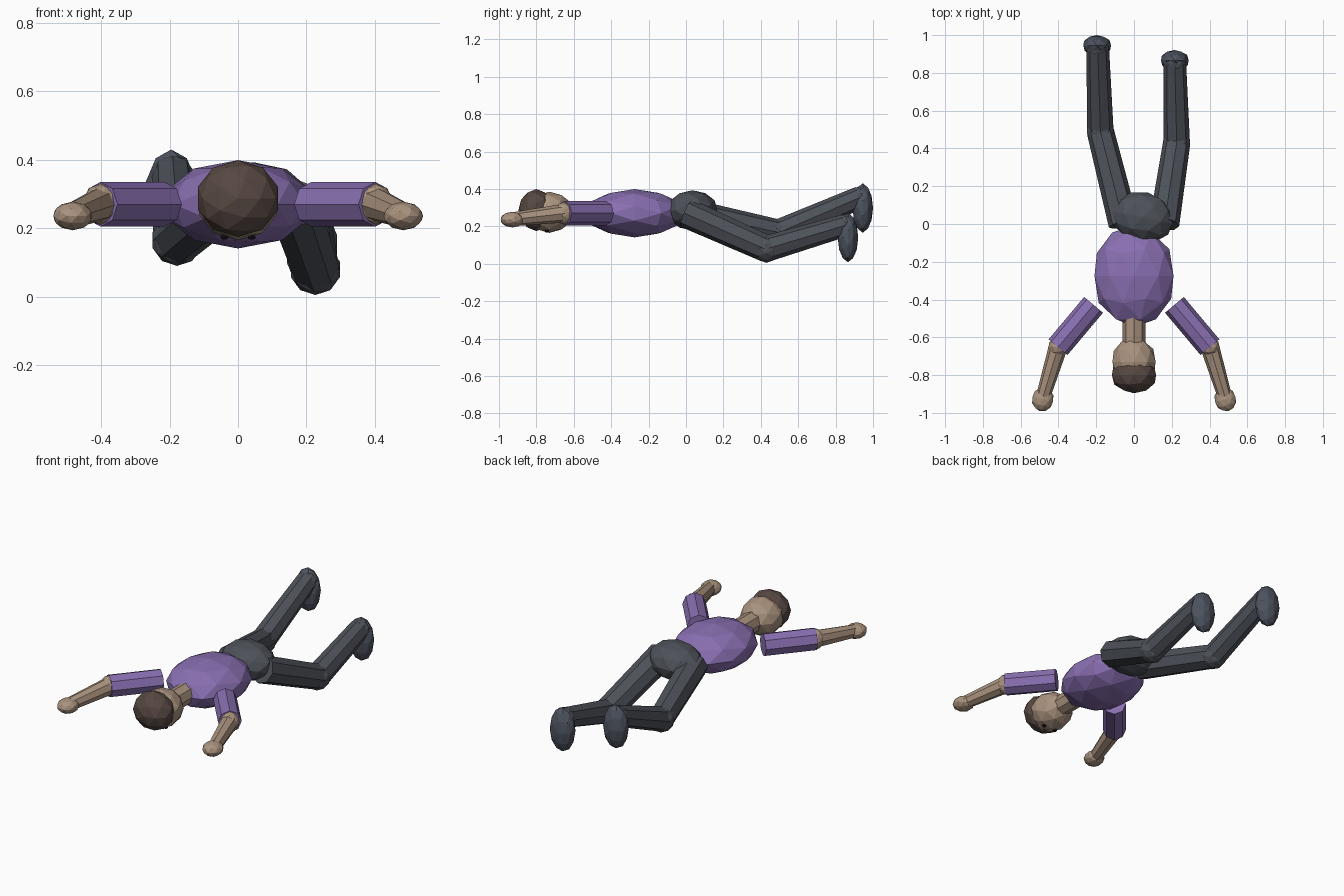
import bpy
from math import radians
from mathutils import Vector, Matrix

if "Cube" in bpy.data.objects:
    bpy.data.objects.remove(bpy.data.objects["Cube"], do_unlink=True)


def material(name, rgb):
    m = bpy.data.materials.new(name)
    m.use_nodes = True
    m.diffuse_color = (*rgb, 1)
    m.node_tree.nodes["Principled BSDF"].inputs["Base Color"].default_value = (*rgb, 1)
    return m


purple = material("purple shirt", (0.25, 0.16, 0.44))
skin = material("tan skin", (0.40, 0.29, 0.21))
trousers = material("charcoal trousers", (0.075, 0.083, 0.1))
shoes = material("slate shoes", (0.075, 0.087, 0.115))
brown = material("brown hair", (0.095, 0.065, 0.055))
dark = material("dark eyes", (0.01, 0.01, 0.012))


def finish(name, mat):
    ob = bpy.context.object
    ob.name = ob.data.name = name
    ob.data.materials.append(mat)
    return ob


def blob(name, mat, centre, radii, turn=0, detail=2):
    """Faceted ellipsoid with its pole along the body axis."""
    bpy.ops.mesh.primitive_ico_sphere_add(subdivisions=detail, radius=1)
    ob = finish(name, mat)
    ob.data.transform(Matrix.Rotation(radians(turn), 4, 'Z')
                      @ Matrix.Diagonal((*radii, 1))
                      @ Matrix.Rotation(radians(90), 4, 'X'))
    ob.location = centre
    return ob


def limb(name, mat, start, end, r1, r2):
    """Eight-sided tapered segment between two joints."""
    a, b = Vector(start), Vector(end)
    bpy.ops.mesh.primitive_cone_add(vertices=8, radius1=r1, radius2=r2,
                                    depth=(b - a).length)
    ob = finish(name, mat)
    ob.rotation_euler = (b - a).to_track_quat('Z', 'Y').to_euler()
    ob.location = (a + b) / 2
    return ob


# Trunk and head
blob("torso", purple, (0, -0.275, 0.27), (0.22, 0.27, 0.129))
blob("hips", trousers, (0.045, 0.035, 0.285), (0.17, 0.135, 0.108), turn=-12)
limb("neck", skin, (0, -0.48, 0.275), (0, -0.66, 0.275), 0.06, 0.06)
blob("head", skin, (0, -0.73, 0.275), (0.12, 0.13, 0.11))
blob("hair", brown, (0, -0.80, 0.287), (0.123, 0.096, 0.112))

# Arms and eyes, mirrored
for side, s in (("left", 1), ("right", -1)):
    shoulder = (s * 0.214, -0.428, 0.27)
    elbow = (s * 0.402, -0.652, 0.27)
    wrist = (s * 0.48, -0.91, 0.24)
    limb(side + "_upper_arm", purple, shoulder, elbow, 0.065, 0.065)
    blob(side + "_elbow", skin, elbow, (0.053, 0.053, 0.06))
    limb(side + "_forearm", skin, elbow, wrist, 0.05, 0.038)
    blob(side + "_hand", skin, (s * 0.483, -0.928, 0.236), (0.058, 0.065, 0.042), turn=s * 15)
    blob(side + "_eye", dark, (s * 0.04, -0.745, 0.175), (0.013, 0.013, 0.01), detail=1)

# Legs, each in its own pose
poses = {
    "left": ((0.16, 0, 0.272), (0.226, 0.43, 0.08), (0.216, 0.85, 0.205), (0.216, 0.866, 0.14)),
    "right": ((-0.055, 0, 0.272), (-0.178, 0.49, 0.165), (-0.192, 0.93, 0.355), (-0.195, 0.945, 0.298)),
}
for side, (hip, knee, ankle, foot) in poses.items():
    limb(side + "_thigh", trousers, hip, knee, 0.08, 0.072)
    blob(side + "_knee", trousers, knee, (0.075, 0.075, 0.075))
    limb(side + "_shin", trousers, knee, ankle, 0.07, 0.06)
    blob(side + "_ankle", trousers, ankle, (0.062, 0.055, 0.06))
    blob(side + "_foot", shoes, foot, (0.077, 0.055, 0.132))
